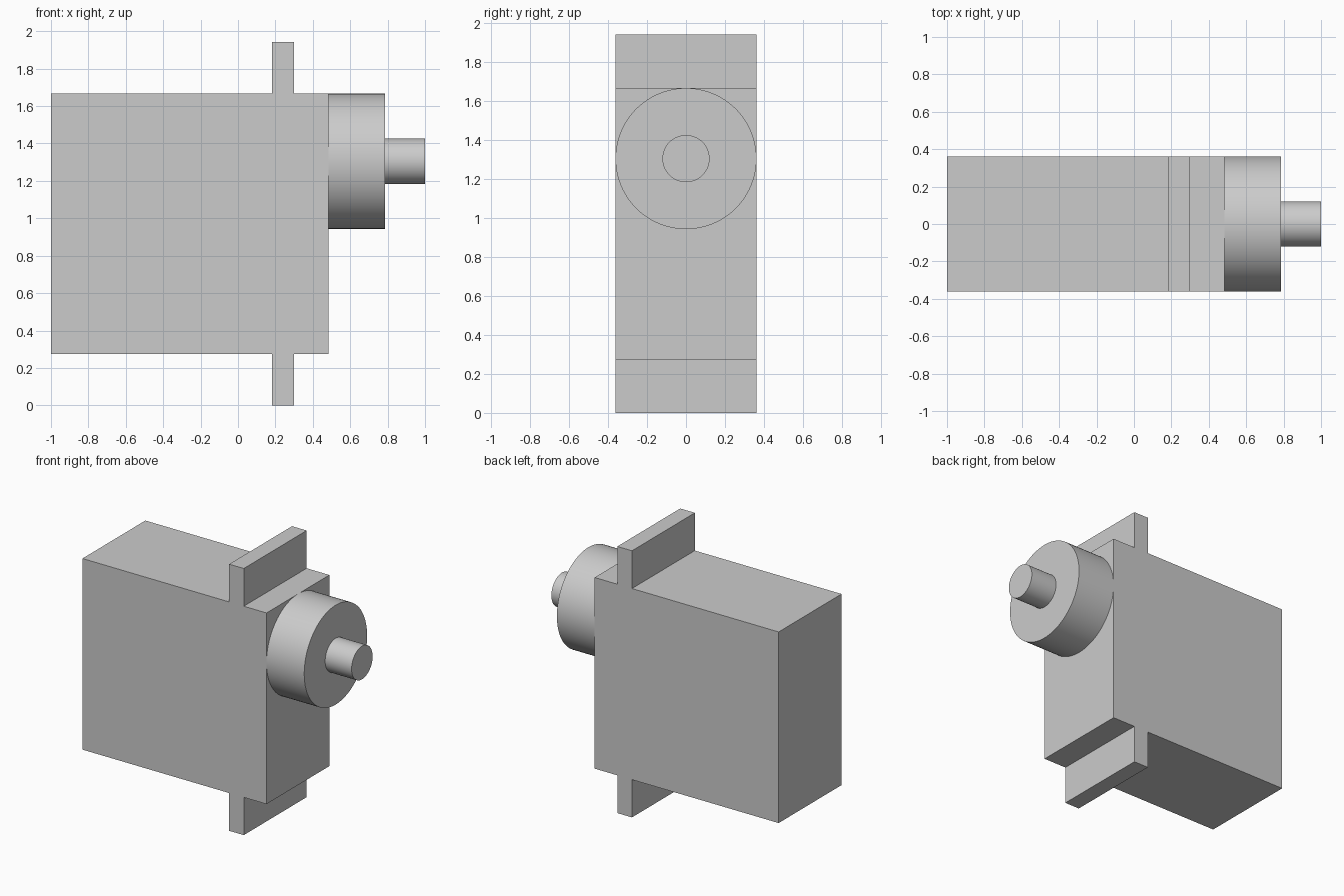
import bpy, bmesh, math
from mathutils import Matrix

cube = bpy.data.objects.get("Cube")
if cube:
    bpy.data.objects.remove(cube, do_unlink=True)

grey = bpy.data.materials.new("light_grey")
grey.use_nodes = True
colour = (0.6, 0.6, 0.6, 1)
grey.diffuse_color = colour
grey.node_tree.nodes["Principled BSDF"].inputs["Base Color"].default_value = colour

HALF_DEPTH = 0.362
BOTTOM, TOP, HEIGHT = 0.275, 1.667, 1.942
BACK, FACE = -1.0, 0.483
FLANGE_BACK, FLANGE_FACE = 0.182, 0.3
AXIS_Z = TOP - HALF_DEPTH


def finish(name, bm):
    bmesh.ops.recalc_face_normals(bm, faces=bm.faces[:])
    mesh = bpy.data.meshes.new(name)
    bm.to_mesh(mesh)
    bm.free()
    mesh.materials.append(grey)
    obj = bpy.data.objects.new(name, mesh)
    bpy.context.collection.objects.link(obj)
    return obj


def cylinder_along_x(name, x0, x1, radius):
    bm = bmesh.new()
    place = Matrix.Translation(((x0 + x1) / 2, 0, AXIS_Z)) @ Matrix.Rotation(math.pi / 2, 4, "Y")
    bmesh.ops.create_cone(bm, cap_ends=True, segments=96, radius1=radius,
                          radius2=radius, depth=x1 - x0, matrix=place)
    obj = finish(name, bm)
    bpy.ops.object.select_all(action="DESELECT")
    obj.select_set(True)
    bpy.context.view_layer.objects.active = obj
    bpy.ops.object.shade_smooth_by_angle(angle=math.radians(30))


# Motor housing with mounting flanges, extruded from its side profile
profile = [(BACK, BOTTOM), (FLANGE_BACK, BOTTOM), (FLANGE_BACK, 0), (FLANGE_FACE, 0),
           (FLANGE_FACE, BOTTOM), (FACE, BOTTOM), (FACE, TOP), (FLANGE_FACE, TOP),
           (FLANGE_FACE, HEIGHT), (FLANGE_BACK, HEIGHT), (FLANGE_BACK, TOP), (BACK, TOP)]
bm = bmesh.new()
side = bm.faces.new([bm.verts.new((x, -HALF_DEPTH, z)) for x, z in profile])
new = bmesh.ops.extrude_face_region(bm, geom=[side])["geom"]
bmesh.ops.translate(bm, vec=(0, 2 * HALF_DEPTH, 0),
                    verts=[v for v in new if isinstance(v, bmesh.types.BMVert)])
if len(bm.faces) < len(profile) + 2:
    bm.faces.new([v for v in bm.verts if v.co.y < 0])
finish("housing_with_flanges", bm)

# Gear boss and output shaft
cylinder_along_x("gear_boss", FACE, 0.787, HALF_DEPTH)
cylinder_along_x("output_shaft", 0.787, 1.0, 0.121)
